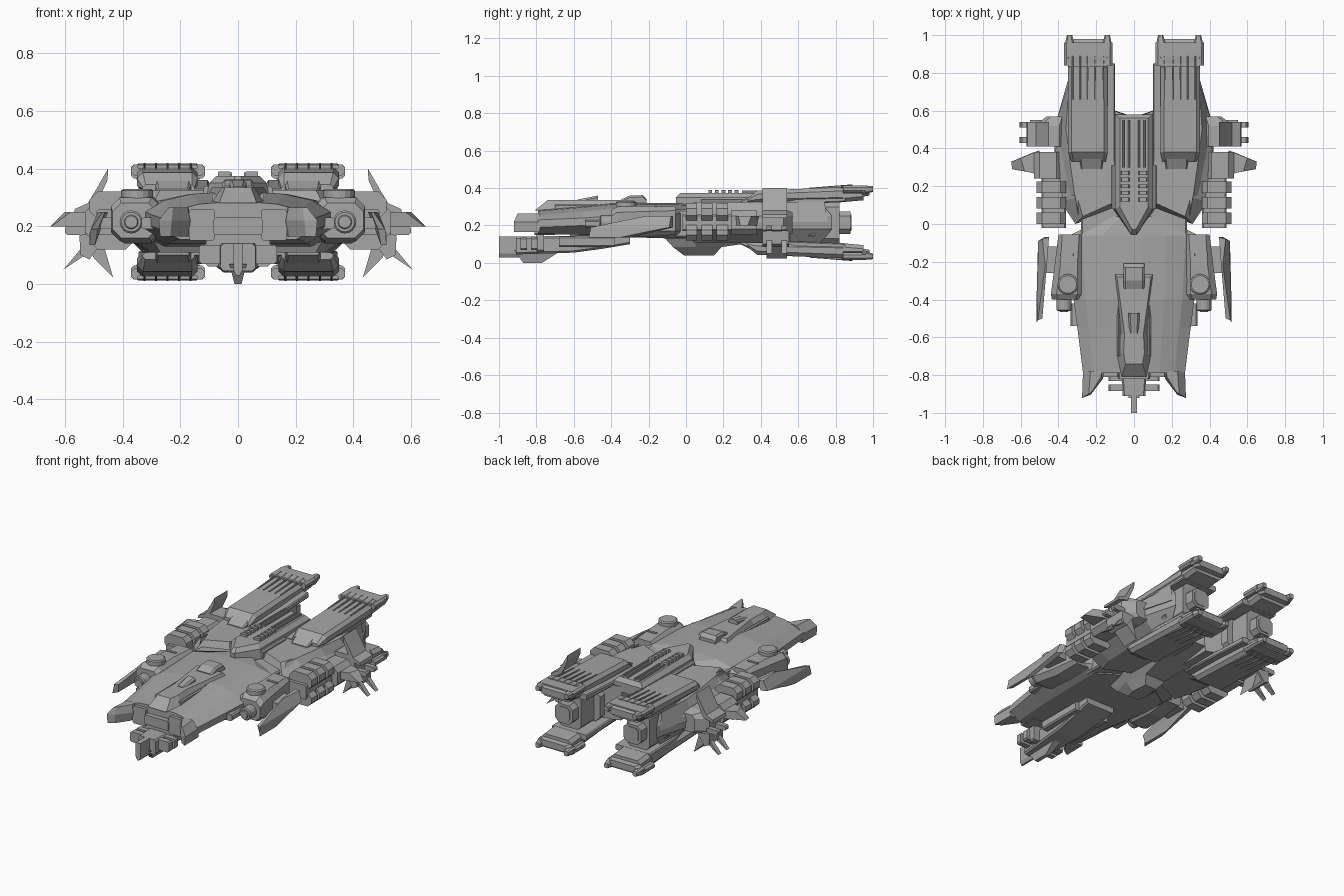
import bpy, bmesh, math

GREY = bpy.data.materials.new("hull_grey")
GREY.diffuse_color = (0.38, 0.38, 0.38, 1)

def loft(name, rings, mirror=True):
    """Skin a list of equal-length 3D rings and cap both ends."""
    bm = bmesh.new()
    vs = [[bm.verts.new(p) for p in r] for r in rings]
    n = len(vs[0])
    for a, b in zip(vs, vs[1:]):
        for i in range(n):
            j = (i + 1) % n
            bm.faces.new((a[i], a[j], b[j], b[i]))
    bm.faces.new(vs[0][::-1])
    bm.faces.new(vs[-1])
    bmesh.ops.recalc_face_normals(bm, faces=bm.faces)
    me = bpy.data.meshes.new(name)
    bm.to_mesh(me)
    bm.free()
    me.materials.append(GREY)
    ob = bpy.data.objects.new(name, me)
    bpy.context.collection.objects.link(ob)
    if mirror:
        ob.modifiers.new("mirror", 'MIRROR').use_mirror_merge = False
    return ob

def ring(y, x0, x1, z0, z1, c=0.01):
    """Chamfered rectangle in the xz plane."""
    return [(x0 + c, y, z0), (x1 - c, y, z0), (x1, y, z0 + c), (x1, y, z1 - c),
            (x1 - c, y, z1), (x0 + c, y, z1), (x0, y, z1 - c), (x0, y, z0 + c)]

def box(name, x, y, z, mirror=True, c=0.008):
    return loft(name, [ring(yy, *x, *z, c) for yy in y], mirror)

def layers(name, stack, mirror=True):
    """Stack of (z, xy outline)."""
    return loft(name, [[(x, y, z) for x, y in o] for z, o in stack], mirror)

def plate_xz(name, pts, y0, y1, mirror=True):
    return loft(name, [[(x, y, z) for x, z in pts] for y in (y0, y1)], mirror)

def sym(half):
    return half + [(-x, y) for x, y in half[::-1]]

def cyl(name, p, r, d, axis, sides=16):
    rings = []
    for t, k in ((-d / 2, 1), (d / 2 - 0.006, 1), (d / 2, 0.85)):
        q = []
        for i in range(sides):
            a = 2 * math.pi * i / sides
            u, v = r * k * math.cos(a), r * k * math.sin(a)
            q.append((p[0] + u, p[1] + v, p[2] + t) if axis == 'z' else (p[0] + u, p[1] - t, p[2] + v))
        rings.append(q)
    return loft(name, rings)

# Front hull: crowned wedge
def hull_ring(y, w, zt, ze, zl, zb):
    h = [(0.12 * w, zt), (0.5 * w, zt - 0.008), (0.8 * w, zt - 0.03), (w, ze), (w, zl), (0.75 * w, zb)]
    return [(x, y, z) for x, z in h] + [(-x, y, z) for x, z in h[::-1]]

loft("front_hull", [hull_ring(-0.79, 0.27, 0.285, 0.23, 0.19, 0.155),
                    hull_ring(-0.55, 0.30, 0.305, 0.24, 0.20, 0.15),
                    hull_ring(-0.40, 0.32, 0.32, 0.25, 0.19, 0.14),
                    hull_ring(-0.06, 0.34, 0.32, 0.26, 0.17, 0.13),
                    hull_ring(0.04, 0.14, 0.315, 0.28, 0.17, 0.13)], False)
# Nose prongs and nose blocks
layers("nose_prong", [(0.165, [(0.17, -0.78), (0.18, -0.82), (0.235, -0.90), (0.27, -0.92), (0.268, -0.78)]),
                      (0.22, [(0.165, -0.78), (0.165, -0.82), (0.23, -0.905), (0.275, -0.92), (0.27, -0.78)]),
                      (0.265, [(0.17, -0.78), (0.175, -0.81), (0.225, -0.89), (0.24, -0.90), (0.23, -0.78)])])
box("nose_cheek", (0.08, 0.17), (-0.81, -0.70), (0.15, 0.26))
box("nose_face", (-0.085, 0.085), (-0.82, -0.7), (0.17, 0.23), False)
box("side_winglet", (0.28, 0.335), (-0.54, -0.42), (0.19, 0.23))

# Deckhouse on the front hull
layers("deckhouse", [(0.28, sym([(0.12, -0.24), (0.08, -0.58), (0.095, -0.70), (0.065, -0.81)])),
                     (0.335, sym([(0.09, -0.28), (0.05, -0.58), (0.055, -0.68), (0.045, -0.74)]))], False)
loft("bridge_tower", [ring(-0.345, -0.055, 0.055, 0.31, 0.34), ring(-0.30, -0.055, 0.055, 0.31, 0.36),
                      ring(-0.23, -0.055, 0.055, 0.30, 0.362), ring(-0.21, -0.055, 0.055, 0.30, 0.34)], False)
loft("deck_hatch", [ring(-0.58, -0.025, 0.025, 0.32, 0.338), ring(-0.47, -0.03, 0.03, 0.32, 0.36)], False)
box("deck_rail", (0.075, 0.09), (-0.70, -0.28), (0.28, 0.315))

# Side pods with disc turrets and gun barrels
loft("side_pod", [ring(-0.40, 0.28, 0.435, 0.16, 0.28, 0.03), ring(-0.37, 0.27, 0.44, 0.15, 0.30, 0.03),
                  ring(-0.22, 0.27, 0.42, 0.14, 0.305, 0.03), ring(-0.055, 0.27, 0.40, 0.15, 0.30, 0.02)])
cyl("disc_turret", (0.35, -0.32, 0.31), 0.055, 0.04, 'z')
cyl("pod_barrel", (0.37, -0.42, 0.215), 0.04, 0.08, 'y')
cyl("barrel_bore", (0.37, -0.461, 0.215), 0.025, 0.008, 'y')
box("pod_vent", (0.32, 0.39), (-0.17, -0.155), (0.295, 0.308), c=0.002)
box("pod_strut", (0.40, 0.48), (-0.26, -0.12), (0.19, 0.23))
# Slanted outboard blades
layers("side_blade", [(0.135, [(0.495, -0.49), (0.515, -0.52), (0.515, -0.36), (0.495, -0.30)]),
                      (0.19, [(0.485, -0.50), (0.51, -0.51), (0.508, -0.09), (0.475, -0.07)]),
                      (0.25, [(0.46, -0.20), (0.47, -0.22), (0.485, -0.08), (0.45, -0.07)])])

# Mid hull halves
full = [(0.04, 0.10), (0.31, 0.0), (0.39, 0.12), (0.42, 0.33), (0.40, 0.56), (0.34, 0.78), (0.29, 0.66), (0.04, 0.58)]
top = [(0.05, 0.14), (0.27, 0.04), (0.30, 0.14), (0.31, 0.33), (0.33, 0.56), (0.32, 0.72), (0.28, 0.66), (0.05, 0.58)]
layers("mid_hull", [(0.11, top), (0.18, full), (0.25, full), (0.325, top)])
box("core", (-0.28, 0.28), (-0.10, 0.3), (0.135, 0.285), False)
layers("shoulder_plate", [(0.22, [(0.30, 0.02), (0.39, 0.13), (0.425, 0.34), (0.41, 0.55), (0.35, 0.76), (0.31, 0.4)]),
                          (0.325, [(0.295, 0.05), (0.315, 0.16), (0.34, 0.34), (0.36, 0.5), (0.345, 0.74), (0.30, 0.4)])])

# Dorsal spine with ribs and rails
layers("spine", [(0.29, sym([(0.02, -0.05), (0.11, 0.08), (0.11, 0.58)])),
                 (0.35, sym([(0.015, -0.055), (0.10, 0.08), (0.10, 0.58)])),
                 (0.375, sym([(0.01, -0.03), (0.075, 0.09), (0.075, 0.56)]))], False)
box("spine_shoulder", (0.09, 0.12), (0.08, 0.31), (0.29, 0.34))
for i in range(5):
    box("spine_rib", (0.025, 0.07), (0.12 + 0.035 * i, 0.14 + 0.035 * i), (0.365, 0.39), c=0.004)
for x in (0.02, 0.05):
    box("spine_rail", (x, x + 0.012), (0.30, 0.55), (0.365, 0.387), c=0.003)

# Belly keel
layers("belly_keel", [(0.04, sym([(0.035, -0.01), (0.05, 0.05), (0.04, 0.15)])),
                      (0.085, sym([(0.07, -0.07), (0.10, 0.05), (0.07, 0.19)])),
                      (0.14, sym([(0.09, -0.12), (0.13, 0.05), (0.12, 0.58)]))], False)

# Flank ribs: two rows of three
for i in range(3):
    y = 0.082 * i
    for z0, z1 in ((0.12, 0.205), (0.225, 0.32)):
        box("flank_rib", (0.36, 0.515), (y, y + 0.06), (z0, z1), c=0.028)
box("flank_bar", (0.36, 0.49), (-0.02, 0.26), (0.17, 0.26))
# Outrigger block and horizontal spike
box("outrigger", (0.38, 0.53), (0.24, 0.38), (0.15, 0.28), c=0.03)
layers("outrigger_spike", [(0.20, [(0.53, 0.27), (0.645, 0.29), (0.65, 0.33), (0.53, 0.38)]),
                           (0.25, [(0.50, 0.26), (0.58, 0.28), (0.60, 0.35), (0.50, 0.39)])])

# Claw fins
loft("claw_block", [ring(0.41, 0.36, 0.53, 0.14, 0.29, 0.035), ring(0.52, 0.36, 0.53, 0.14, 0.29, 0.035),
                    ring(0.57, 0.36, 0.46, 0.16, 0.27, 0.02)])
plate_xz("upper_claw", [(0.45, 0.40), (0.452, 0.36), (0.475, 0.31), (0.50, 0.26), (0.57, 0.24),
                        (0.565, 0.26), (0.52, 0.28), (0.49, 0.33)], 0.41, 0.54)
plate_xz("lower_claw_root", [(0.46, 0.16), (0.55, 0.17), (0.545, 0.10), (0.515, 0.085)], 0.41, 0.55)
plate_xz("inner_talon", [(0.47, 0.15), (0.52, 0.14), (0.50, 0.09), (0.433, 0.024)], 0.43, 0.54)
for y in (0.43, 0.51):
    plate_xz("outer_talon", [(0.49, 0.15), (0.53, 0.14), (0.605, 0.05), (0.53, 0.10)], y, y + 0.03)
    box("claw_pin", (0.52, 0.60), (y, y + 0.03), (0.17, 0.20))

# Engine pillars and nozzles between the boosters
box("engine_pillar", (0.16, 0.32), (0.56, 0.82), (0.10, 0.33), c=0.03)
box("engine_nozzle", (0.18, 0.30), (0.80, 0.88), (0.155, 0.275), c=0.025)
box("nozzle_plate", (0.195, 0.285), (0.878, 0.885), (0.17, 0.26), c=0.02)
box("pillar_rib", (0.12, 0.345), (0.64, 0.69), (0.12, 0.31), c=0.03)

# Four boosters, upper and lower mirrored about mid height
def booster(s, tag):
    def part(name, secs):
        rings = []
        for y, x0, x1, a, b, c in secs:
            z0, z1 = sorted((0.215 + s * a, 0.215 + s * b))
            rings.append(ring(y, x0, x1, z0, z1, c))
        loft(tag + name, rings)
    part("booster_body", [(0.33, 0.15, 0.33, 0.105, 0.13, 0.01), (0.38, 0.14, 0.35, 0.105, 0.172, 0.02),
                          (0.84, 0.14, 0.35, 0.115, 0.19, 0.02)])
    part("booster_skirt", [(0.33, 0.10, 0.30, 0.095, 0.115, 0.006), (0.60, 0.10, 0.345, 0.10, 0.13, 0.006),
                           (0.85, 0.10, 0.345, 0.11, 0.145, 0.006)])
    part("booster_toe", [(0.29, 0.17, 0.28, 0.10, 0.115, 0.005), (0.35, 0.16, 0.29, 0.10, 0.145, 0.01)])
    part("booster_head", [(0.84, 0.115, 0.37, 0.16, 0.20, 0.012), (0.96, 0.115, 0.37, 0.16, 0.20, 0.012)])
    part("head_under", [(0.84, 0.14, 0.345, 0.11, 0.175, 0.02), (0.95, 0.14, 0.345, 0.12, 0.175, 0.02)])
    part("head_tail", [(0.95, 0.13, 0.355, 0.14, 0.195, 0.012), (0.98, 0.15, 0.335, 0.145, 0.185, 0.012)])
    for x in (0.115, 0.315):
        part("tail_horn", [(0.94, x, x + 0.055, 0.15, 0.20, 0.01), (1.0, x + 0.012, x + 0.04, 0.165, 0.195, 0.006)])
    part("vent_strip", [(0.83, 0.14, 0.35, 0.185, 0.198, 0.004), (0.885, 0.14, 0.35, 0.19, 0.203, 0.004)])
    for i in range(5):
        x = 0.16 + 0.04 * i
        part("vent_fin", [(0.66, x, x + 0.008, 0.17, 0.187, 0.002), (0.89, x, x + 0.008, 0.185, 0.205, 0.002)])

booster(1, "upper_")
booster(-1, "lower_")

# Chin gun under the nose
loft("gun_body", [ring(-0.91, -0.06, 0.06, 0.045, 0.14), ring(-0.6, -0.08, 0.08, 0.055, 0.145),
                  ring(-0.45, -0.09, 0.09, 0.075, 0.15), ring(-0.30, -0.10, 0.10, 0.10, 0.15)], False)
plate_xz("gun_barrel", [(-0.016, 0.14), (0.016, 0.14), (0.016, 0.05), (0.006, 0.03), (-0.006, 0.03), (-0.016, 0.05)],
         -1.0, -0.86, False)
layers("gun_keel", [(0.0, sym([(0.012, -0.87), (0.012, -0.77)])), (0.07, sym([(0.03, -0.92), (0.03, -0.66)]))], False)
for y in (-0.885, -0.83):
    box("gun_bracket", (0.05, 0.135), (y, y + 0.035), (0.07, 0.135))
box("gun_collar", (-0.11, 0.11), (-0.80, -0.76), (0.06, 0.17), False)
box("gun_side_pack", (0.07, 0.12), (-0.68, -0.38), (0.085, 0.14))
box("gun_mount", (-0.06, 0.06), (-0.62, -0.34), (0.12, 0.17), False)
